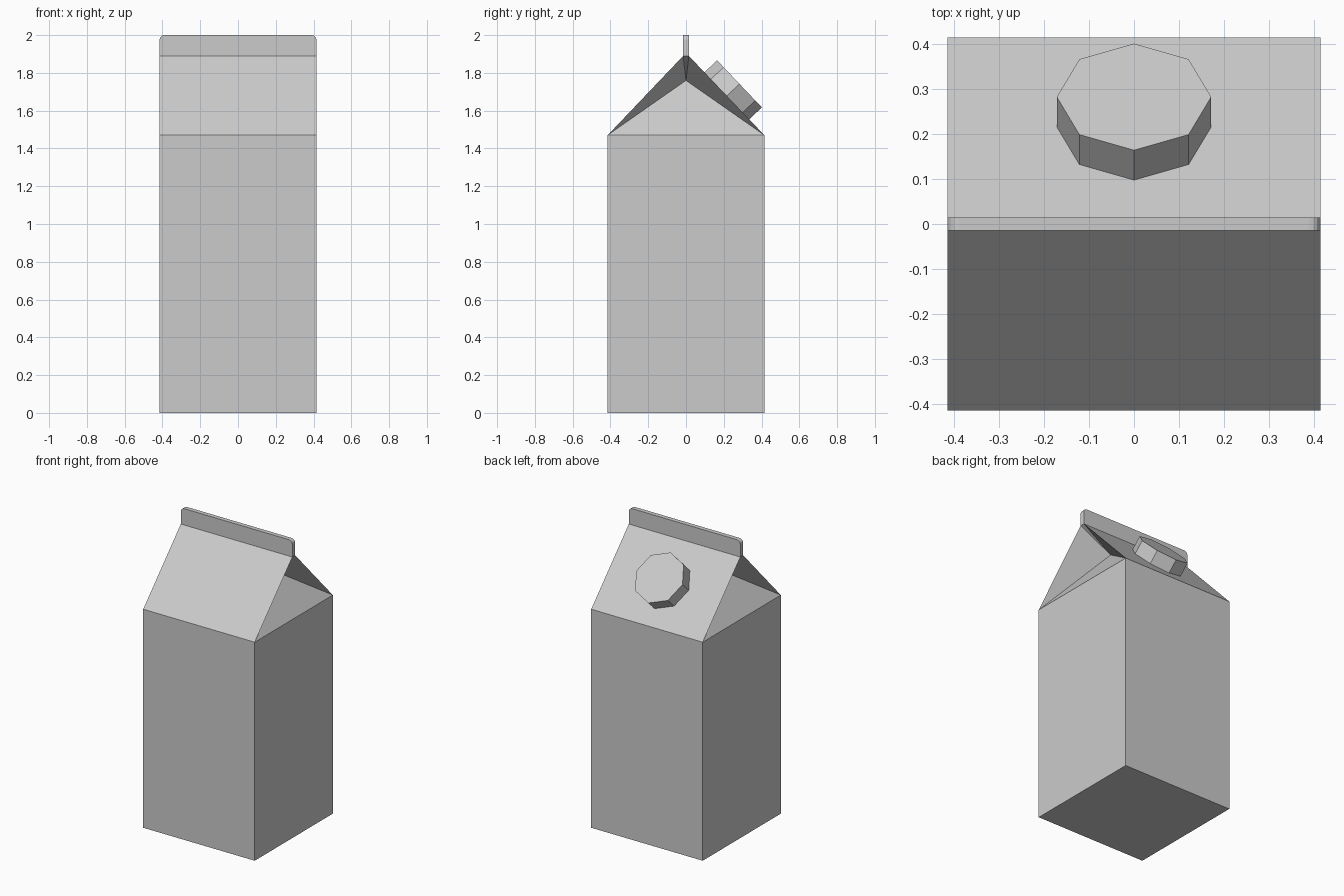
import bpy, bmesh
from math import atan2
from mathutils import Vector, Matrix

if "Cube" in bpy.data.objects:
    bpy.data.objects.remove(bpy.data.objects["Cube"])

W = 0.415       # half width of the carton
EAVE = 1.47     # top of the straight walls
RIDGE = 1.89    # bottom of the sealed fin
FIN = 0.015     # half thickness of the fin
FOLD = Vector((0.187, 0, 1.76))  # inner point of the tucked gable


def finish(bm, name):
    bmesh.ops.recalc_face_normals(bm, faces=bm.faces)
    mesh = bpy.data.meshes.new(name)
    bm.to_mesh(mesh)
    bm.free()
    obj = bpy.data.objects.new(name, mesh)
    bpy.context.collection.objects.link(obj)
    return obj


# Carton: straight walls, sloped roof panels and tucked gable ends
bm = bmesh.new()
def ring(hy, z):
    return [bm.verts.new((x * W, y * hy, z))
            for x, y in ((-1, -1), (1, -1), (1, 1), (-1, 1))]

base, eave, ridge = ring(W, 0), ring(W, EAVE), ring(FIN, RIDGE)
bm.faces.new(base)
for i in range(4):
    j = (i + 1) % 4
    bm.faces.new((base[i], base[j], eave[j], eave[i]))
for i, j in ((0, 1), (2, 3)):
    bm.faces.new((eave[i], eave[j], ridge[j], ridge[i]))
for i, j, side in ((1, 2, 1), (3, 0, -1)):
    tip = bm.verts.new((side * FOLD.x, FOLD.y, FOLD.z))
    bm.faces.new((eave[i], eave[j], tip))
    bm.faces.new((eave[j], ridge[j], tip))
    bm.faces.new((ridge[j], ridge[i], tip))
    bm.faces.new((ridge[i], eave[i], tip))
finish(bm, "carton")

# Sealed fin along the ridge, with rounded top corners
bm = bmesh.new()
bmesh.ops.create_cube(bm, size=1, matrix=Matrix.Translation((0, 0, (RIDGE + 2) / 2))
                      @ Matrix.Diagonal((2 * W, 2 * FIN, 2 - RIDGE, 1)))
corners = [e for e in bm.edges
           if all(v.co.z > 1.95 for v in e.verts)
           and abs(e.verts[0].co.x - e.verts[1].co.x) < 0.01]
bmesh.ops.bevel(bm, geom=corners, offset=0.025, segments=4, profile=0.5, affect='EDGES')
finish(bm, "top_fin")

# Eight-sided screw cap standing square to the back roof panel
slope = atan2(RIDGE - EAVE, W - FIN)
height = 0.1
bm = bmesh.new()
bmesh.ops.create_cone(bm, cap_ends=True, segments=8, radius1=0.172, radius2=0.172,
                      depth=height,
                      matrix=Matrix.Translation((0, 0.283, 1.742))
                      @ Matrix.Rotation(-slope, 4, 'X')
                      @ Matrix.Translation((0, 0, -height / 2)))
finish(bm, "screw_cap")
